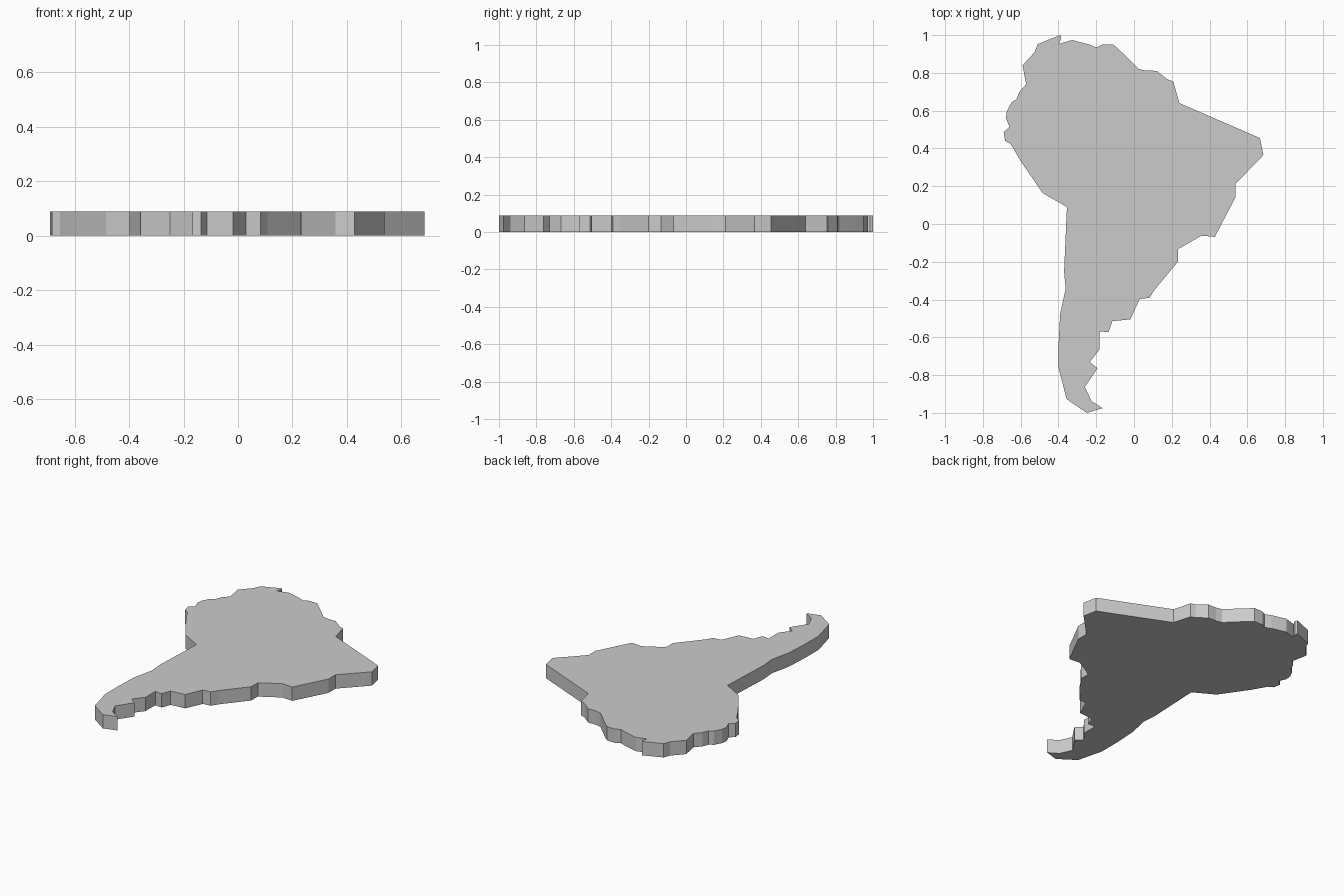
import bpy, bmesh

THICKNESS = 0.088

# Coastline, clockwise from the northern tip
coast = [
    (-0.39, 1.0), (-0.385, 0.983), (-0.398, 0.953), (-0.328, 0.974), (-0.235, 0.95),
    (-0.198, 0.934), (-0.167, 0.95), (-0.109, 0.95), (-0.055, 0.90), (0.027, 0.82),
    (0.065, 0.812), (0.12, 0.811), (0.178, 0.765), (0.208, 0.755), (0.24, 0.64),
    (0.667, 0.455), (0.685, 0.365), (0.537, 0.212), (0.537, 0.141), (0.428, -0.068),
    (0.357, -0.062), (0.233, -0.133), (0.232, -0.20), (0.108, -0.35), (0.082, -0.391),
    (0.03, -0.397), (-0.019, -0.505), (-0.114, -0.514), (-0.135, -0.573), (-0.183, -0.568),
    (-0.184, -0.667), (-0.235, -0.731), (-0.193, -0.763), (-0.26, -0.863), (-0.225, -0.937),
    (-0.166, -0.975), (-0.25, -1.0), (-0.357, -0.927), (-0.399, -0.763), (-0.399, -0.63),
    (-0.391, -0.476), (-0.362, -0.345), (-0.37, -0.25), (-0.355, 0.09), (-0.484, 0.164),
    (-0.60, 0.333), (-0.653, 0.424), (-0.682, 0.44), (-0.69, 0.487), (-0.659, 0.513),
    (-0.678, 0.56), (-0.673, 0.598), (-0.648, 0.645), (-0.622, 0.66), (-0.607, 0.70),
    (-0.571, 0.74), (-0.59, 0.84), (-0.526, 0.91), (-0.51, 0.952),
]

# Flat slab raised from the outline
bm = bmesh.new()
base = bm.faces.new([bm.verts.new((x, y, 0)) for x, y in coast])
raised = bmesh.ops.extrude_face_region(bm, geom=[base], use_keep_orig=True)["geom"]
bmesh.ops.translate(bm, vec=(0, 0, THICKNESS),
                    verts=[g for g in raised if isinstance(g, bmesh.types.BMVert)])
bmesh.ops.recalc_face_normals(bm, faces=bm.faces)
bmesh.ops.triangulate(bm, faces=[f for f in bm.faces if len(f.verts) > 4])

mesh = bpy.data.meshes.new("continent_slab")
bm.to_mesh(mesh)
bm.free()
bpy.context.collection.objects.link(bpy.data.objects.new("continent_slab", mesh))
